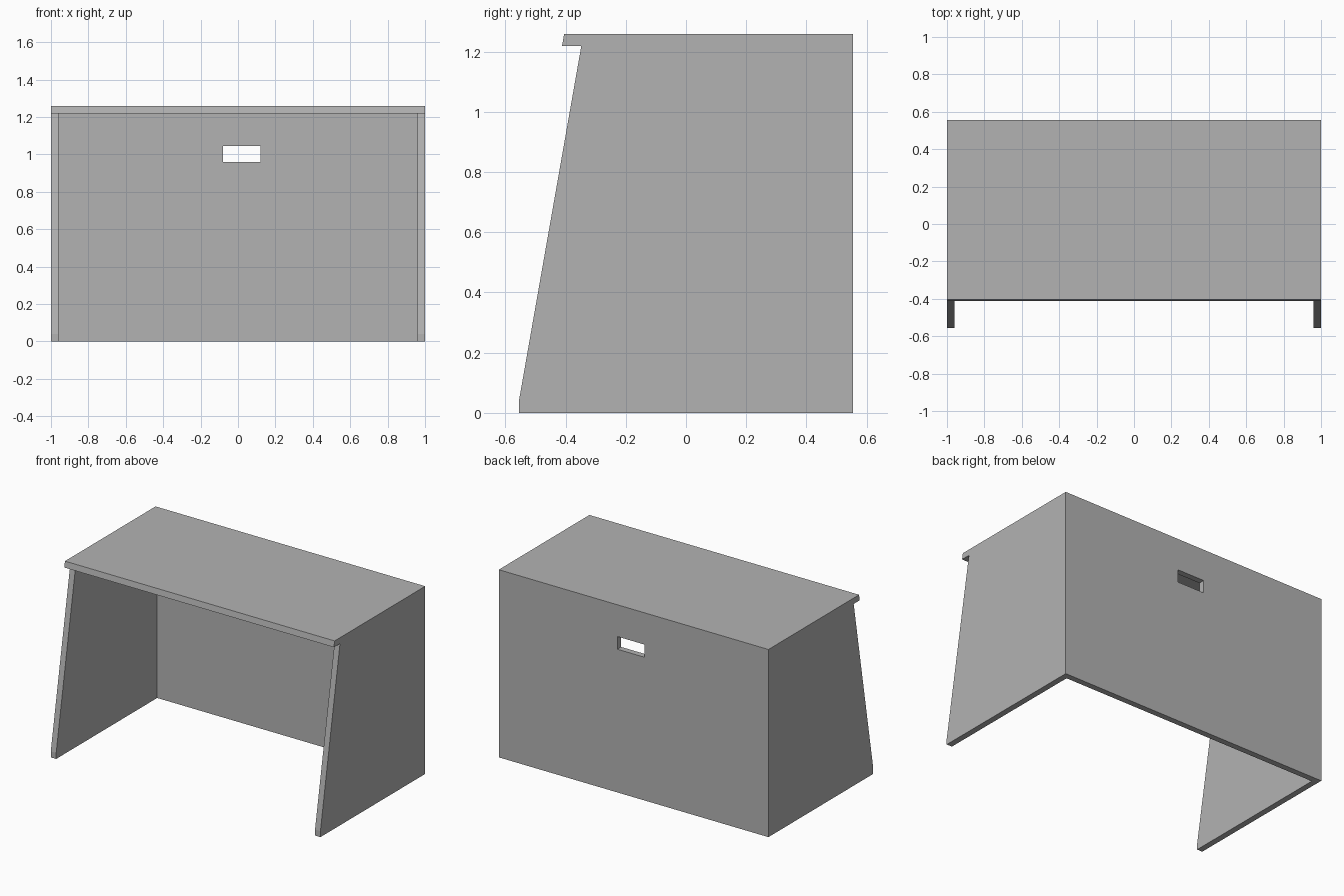
import bpy
import bmesh

cube = bpy.data.objects.get("Cube")
if cube:
    bpy.data.objects.remove(cube, do_unlink=True)

grey = bpy.data.materials.new("plain_grey")
grey.use_nodes = True
colour = (0.45, 0.45, 0.45, 1)
grey.diffuse_color = colour
grey.node_tree.nodes["Principled BSDF"].inputs["Base Color"].default_value = colour

WIDTH, BACK, FRONT = 1.0, 0.555, -0.555
HEIGHT, BOARD = 1.258, 0.04
UNDER = HEIGHT - BOARD


def board(name, profile, x0, x1):
    """Extrude a (y, z) profile from x0 to x1."""
    bm = bmesh.new()
    face = bm.faces.new([bm.verts.new((x0, y, z)) for y, z in profile])
    grown = bmesh.ops.extrude_face_region(bm, geom=[face])["geom"]
    verts = [v for v in grown if isinstance(v, bmesh.types.BMVert)]
    bmesh.ops.translate(bm, verts=verts, vec=(x1 - x0, 0, 0))
    bmesh.ops.recalc_face_normals(bm, faces=bm.faces)
    mesh = bpy.data.meshes.new(name)
    bm.to_mesh(mesh)
    bm.free()
    mesh.materials.append(grey)
    obj = bpy.data.objects.new(name, mesh)
    bpy.context.collection.objects.link(obj)
    return obj


def rectangle(y0, y1, z0, z1):
    return [(y0, z0), (y1, z0), (y1, z1), (y0, z1)]


# Desk top with a slanted, overhanging front edge
board("desk_top", [(-0.412, UNDER), (BACK, UNDER), (BACK, HEIGHT), (-0.405, HEIGHT)],
      -WIDTH, WIDTH)

# Side panels with a sloping front and a short upright toe
side = [(FRONT, 0), (BACK, 0), (BACK, UNDER), (-0.348, UNDER), (FRONT, 0.04)]
board("right_side_panel", side, -WIDTH, BOARD - WIDTH)
board("left_side_panel", side, WIDTH - BOARD, WIDTH)

# Back panel with a cable slot cut through it
back = board("back_panel", rectangle(BACK - BOARD, BACK, 0, UNDER),
             BOARD - WIDTH, WIDTH - BOARD)
cutter = board("cable_slot_cutter", rectangle(0.4, 0.7, 0.96, 1.045), -0.08, 0.12)
cutter.hide_render = True
cutter.hide_viewport = True
cut = back.modifiers.new("cable_slot", 'BOOLEAN')
cut.operation = 'DIFFERENCE'
cut.solver = 'EXACT'
cut.object = cutter
